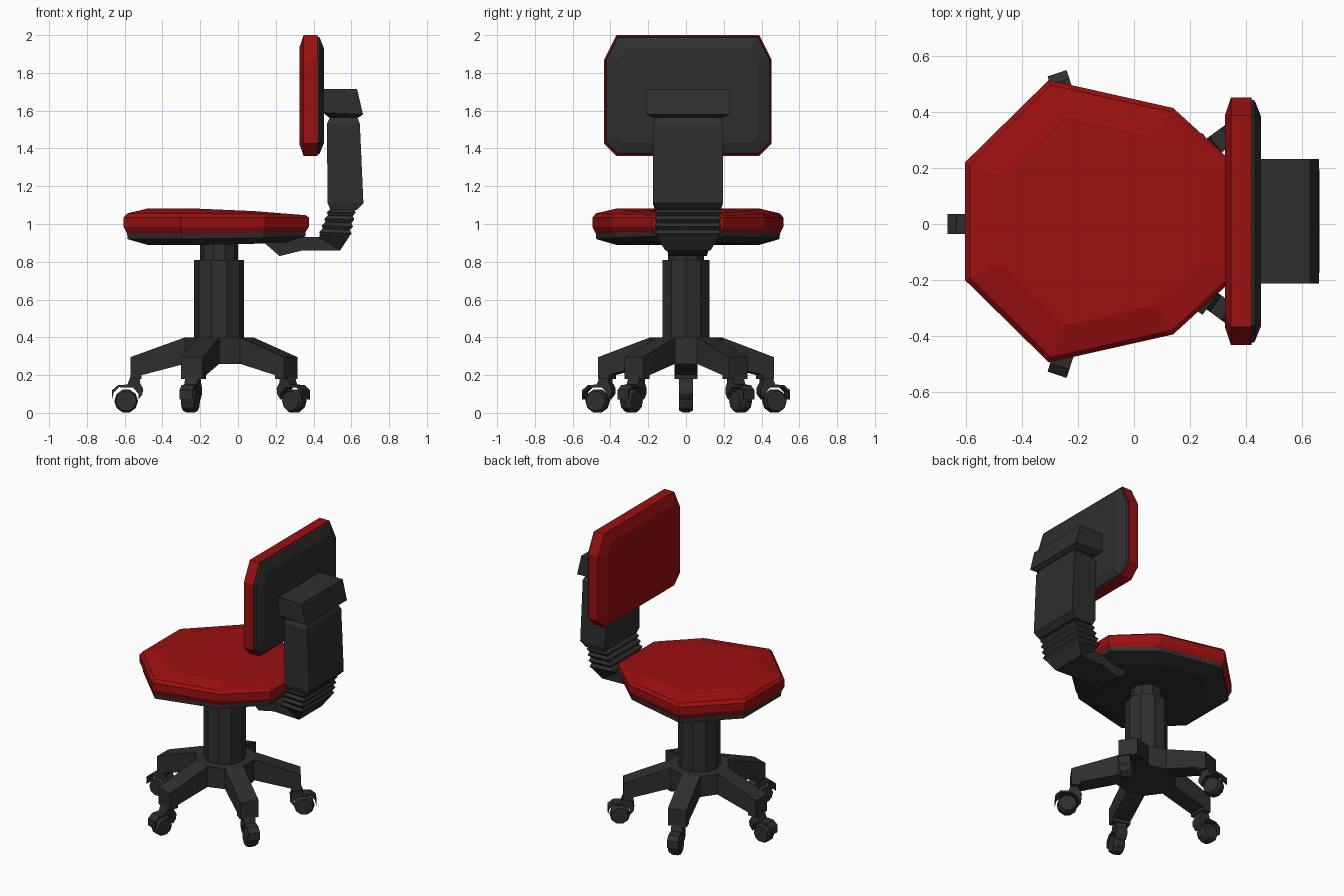
import bpy
import bmesh
from math import sin, cos, pi, radians
from mathutils import Matrix, Vector

cube = bpy.data.objects.get("Cube")
if cube:
    bpy.data.objects.remove(cube, do_unlink=True)


def material(name, rgb):
    m = bpy.data.materials.new(name)
    m.use_nodes = True
    m.diffuse_color = (*rgb, 1)
    m.node_tree.nodes["Principled BSDF"].inputs["Base Color"].default_value = (*rgb, 1)
    return m


RED = material("red upholstery", (0.33, 0.005, 0.005))
DARK = material("dark plastic", (0.028, 0.028, 0.028))
SHIFT = 0.01          # seat and back sit slightly off the base centre
BASE_X = -0.1         # centre of the column


def loft(name, rings, mat, matrix=Matrix()):
    """Skin a list of equally sized point rings and cap both ends."""
    bm = bmesh.new()
    loops = [[bm.verts.new(matrix @ Vector(p)) for p in ring] for ring in rings]
    n = len(loops[0])
    for a, b in zip(loops, loops[1:]):
        for i in range(n):
            j = (i + 1) % n
            bm.faces.new((a[i], a[j], b[j], b[i]))
    bm.faces.new(loops[0][::-1])
    bm.faces.new(loops[-1])
    bmesh.ops.recalc_face_normals(bm, faces=bm.faces)
    mesh = bpy.data.meshes.new(name)
    bm.to_mesh(mesh)
    bm.free()
    mesh.materials.append(mat)
    obj = bpy.data.objects.new(name, mesh)
    bpy.context.collection.objects.link(obj)
    return obj


def circle(radius, z, sides=10, turn=0.0):
    return [(radius * cos(turn + 2 * pi * i / sides),
             radius * sin(turn + 2 * pi * i / sides), z) for i in range(sides)]


def extrude(name, profile, half, mat, matrix):
    """Extrude an (x, z) outline sideways in y."""
    return loft(name, [[(x, y, z) for x, z in profile] for y in (-half, half)], mat, matrix)


def sweep(name, sections, mat):
    """Rectangular sections: front x, z, rear x, z, half width."""
    rings = [[(fx, SHIFT - w, fz), (rx, SHIFT - w, rz),
              (rx, SHIFT + w, rz), (fx, SHIFT + w, fz)]
             for fx, fz, rx, rz, w in sections]
    return loft(name, rings, mat)


# Seat cushion and its shell
half_outline = [(-0.605, 0.21), (-0.305, 0.505), (0.14, 0.405), (0.375, 0.19)]
outline = half_outline + [(x, -y) for x, y in reversed(half_outline)]


def seat_ring(scale, z, tilt=0.0):
    return [(BASE_X + (x - BASE_X) * scale, SHIFT + y * scale,
             z - tilt * max(0, x - BASE_X)) for x, y in outline]


loft("seat_shell", [seat_ring(0.74, 0.888, -0.03), seat_ring(0.96, 0.92, -0.03),
                    seat_ring(0.965, 0.952, -0.02)], DARK)
loft("seat_cushion", [seat_ring(0.965, 0.95, -0.02), seat_ring(1, 0.985),
                      seat_ring(1, 1.035), seat_ring(0.965, 1.056, 0.02),
                      seat_ring(0.74, 1.083, 0.06)], RED)


# Backrest cushion and its shell
def back_ring(x, inset):
    y, top, low = 0.443 - inset, 2.0 - inset, 1.36 + inset
    k = 0.065 - inset * 0.4
    side = [(y - k, low), (y, low + k), (y, top - 2 * k), (y - k, top)]
    return [(x, SHIFT + a, z) for a, z in side] + \
           [(x, SHIFT - a, z) for a, z in reversed(side)]


loft("back_cushion", [back_ring(0.325, 0.065), back_ring(0.347, 0.0),
                      back_ring(0.42, 0.0)], RED)
loft("back_shell", [back_ring(0.418, 0.006), back_ring(0.432, 0.012),
                    back_ring(0.455, 0.07)], DARK)

# Back support: bracket, upright, bellows and under-seat arm
sweep("back_bracket", [(0.48, 1.565, 0.64, 1.565, 0.19), (0.45, 1.59, 0.662, 1.58, 0.222),
                       (0.45, 1.715, 0.63, 1.715, 0.222)], DARK)
sweep("upright", [(0.49, 1.075, 0.63, 1.075, 0.175), (0.475, 1.11, 0.664, 1.11, 0.185),
                  (0.47, 1.53, 0.645, 1.53, 0.185), (0.49, 1.57, 0.63, 1.57, 0.165)], DARK)
folds = []
for i in range(9):
    t = i / 8
    bulge = 0.012 * (i % 2)
    folds.append((0.435 + 0.055 * t - bulge, 0.94 + 0.14 * t,
                  0.585 + 0.03 * t + bulge, 0.93 + 0.15 * t, 0.163 + bulge))
sweep("bellows", folds, DARK)
sweep("under_seat_arm", [(0.14, 0.90, 0.22, 0.83, 0.10), (0.30, 0.93, 0.34, 0.86, 0.11),
                         (0.43, 0.93, 0.54, 0.86, 0.12), (0.435, 0.95, 0.59, 0.935, 0.165)], DARK)

# Column and hub
base = Matrix.Translation((BASE_X, 0, 0))
loft("gas_lift", [circle(0.1, 0.75), circle(0.1, 0.9)], DARK, base)
loft("column", [circle(0.132, 0.3), circle(0.132, 0.81)], DARK, base)
loft("hub", [circle(0.19, 0.26, turn=radians(18)),
             circle(0.19, 0.4, turn=radians(18))], DARK, base)

# Five legs, each with a hooded caster
leg = [(0, 0.4), (0.18, 0.4), (0.47, 0.295), (0.47, 0.18),
       (0.41, 0.18), (0.41, 0.2), (0.18, 0.26), (0, 0.26)]
hood = [(0.567, 0.07), (0.567, 0.12), (0.535, 0.147), (0.485, 0.15), (0.47, 0.19),
        (0.42, 0.19), (0.42, 0.16), (0.403, 0.13), (0.405, 0.10), (0.428, 0.07),
        (0.426, 0.10), (0.455, 0.133), (0.53, 0.136), (0.557, 0.11)]
for i in range(5):
    turn = base @ Matrix.Rotation(pi + i * 2 * pi / 5, 4, "Z")
    extrude(f"leg_{i + 1}", leg, 0.06, DARK, turn)
    extrude(f"caster_hood_{i + 1}", hood, 0.036, DARK, turn)
    axle = turn @ Matrix.Translation((0.492, 0, 0.063)) @ Matrix.Rotation(pi / 2, 4, "X")
    loft(f"wheel_{i + 1}", [circle(0.054, -0.036), circle(0.063, -0.018),
                            circle(0.063, 0.018), circle(0.054, 0.036)], DARK, axle)
